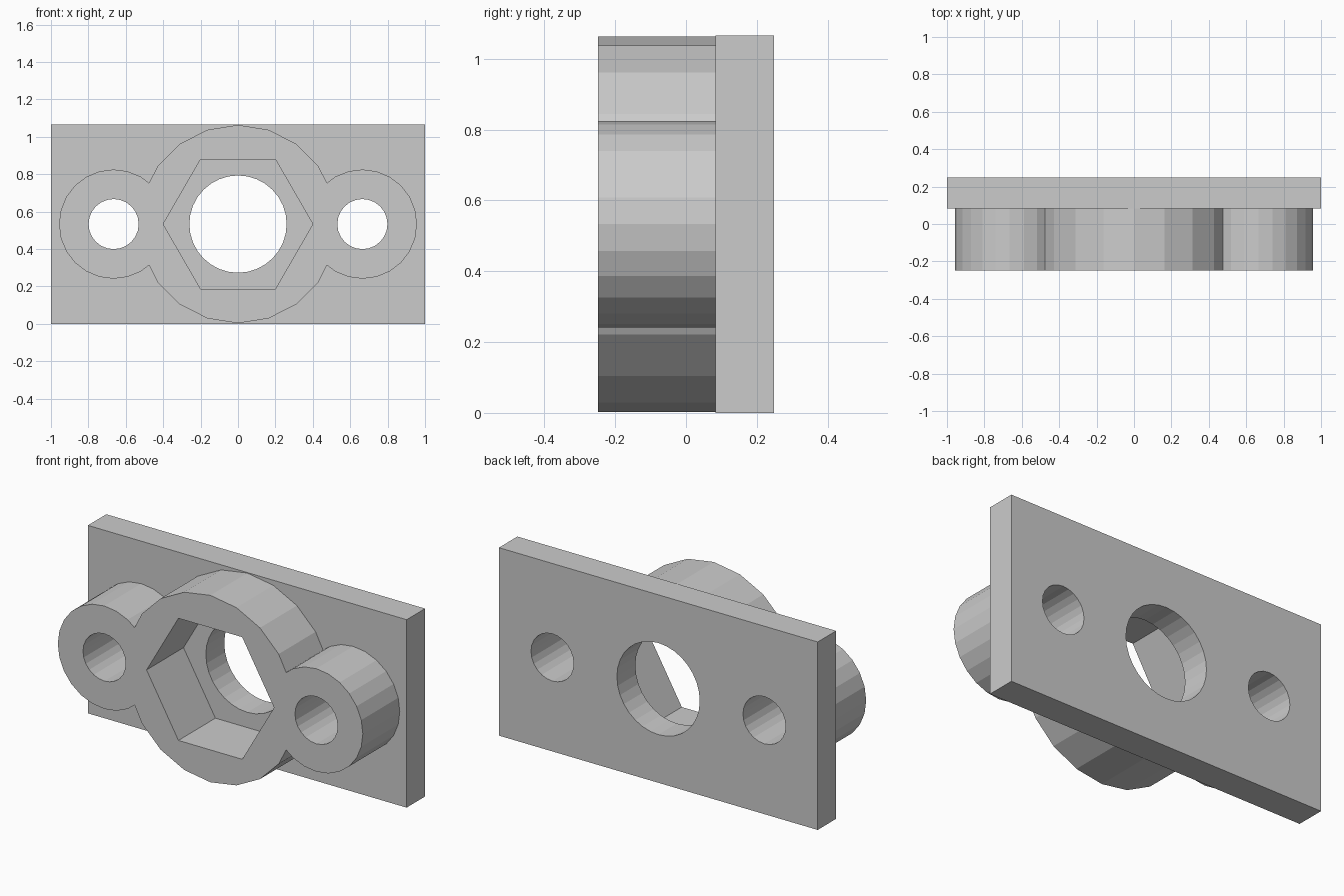
import bpy
from math import pi

default = bpy.data.objects.get("Cube")
if default:
    bpy.data.objects.remove(default, do_unlink=True)

HEIGHT = 1.066
MID = HEIGHT / 2
FRONT, SEAT, BACK = -0.248, 0.083, 0.248
EAR_X = 0.665


def drum(name, x, radius, y0, y1, sides, spin=0.0):
    """Prism lying along y, centred on the mid height."""
    bpy.ops.mesh.primitive_cylinder_add(
        vertices=sides, radius=radius, depth=y1 - y0,
        location=(x, (y0 + y1) / 2, MID), rotation=(pi / 2, spin, 0))
    obj = bpy.context.object
    obj.name = name
    return obj


def combine(target, tool, operation):
    """Apply a boolean and discard the tool object."""
    tool.hide_render = True
    mod = target.modifiers.new(tool.name, 'BOOLEAN')
    mod.operation = operation
    mod.solver = 'EXACT'
    mod.object = tool
    bpy.context.view_layer.objects.active = target
    bpy.ops.object.modifier_apply(modifier=mod.name)
    bpy.data.objects.remove(tool, do_unlink=True)


# Rectangular back plate
bpy.ops.mesh.primitive_cube_add(size=1, location=(0, (SEAT + BACK) / 2, MID))
bracket = bpy.context.object
bracket.name = "mounting_bracket"
bracket.scale = (2, BACK - SEAT, HEIGHT)
bpy.ops.object.transform_apply(location=True, rotation=True, scale=True)

# Raised centre boss and the two ears
overlap = SEAT + 0.06
combine(bracket, drum("centre_boss", 0, 0.53, FRONT, overlap, 20), 'UNION')
for side, label in ((-1, "right"), (1, "left")):
    combine(bracket, drum(label + "_ear", side * EAR_X, 0.292, FRONT, overlap, 24), 'UNION')

# Hexagonal pocket, centre bore and bolt holes
combine(bracket, drum("hex_pocket", 0, 0.4, FRONT - 0.1, SEAT, 6, pi / 6), 'DIFFERENCE')
combine(bracket, drum("centre_bore", 0, 0.26, FRONT - 0.1, BACK + 0.1, 32), 'DIFFERENCE')
for side, label in ((-1, "right"), (1, "left")):
    combine(bracket, drum(label + "_bolt_hole", side * EAR_X, 0.134,
                          FRONT - 0.1, BACK + 0.1, 24), 'DIFFERENCE')
